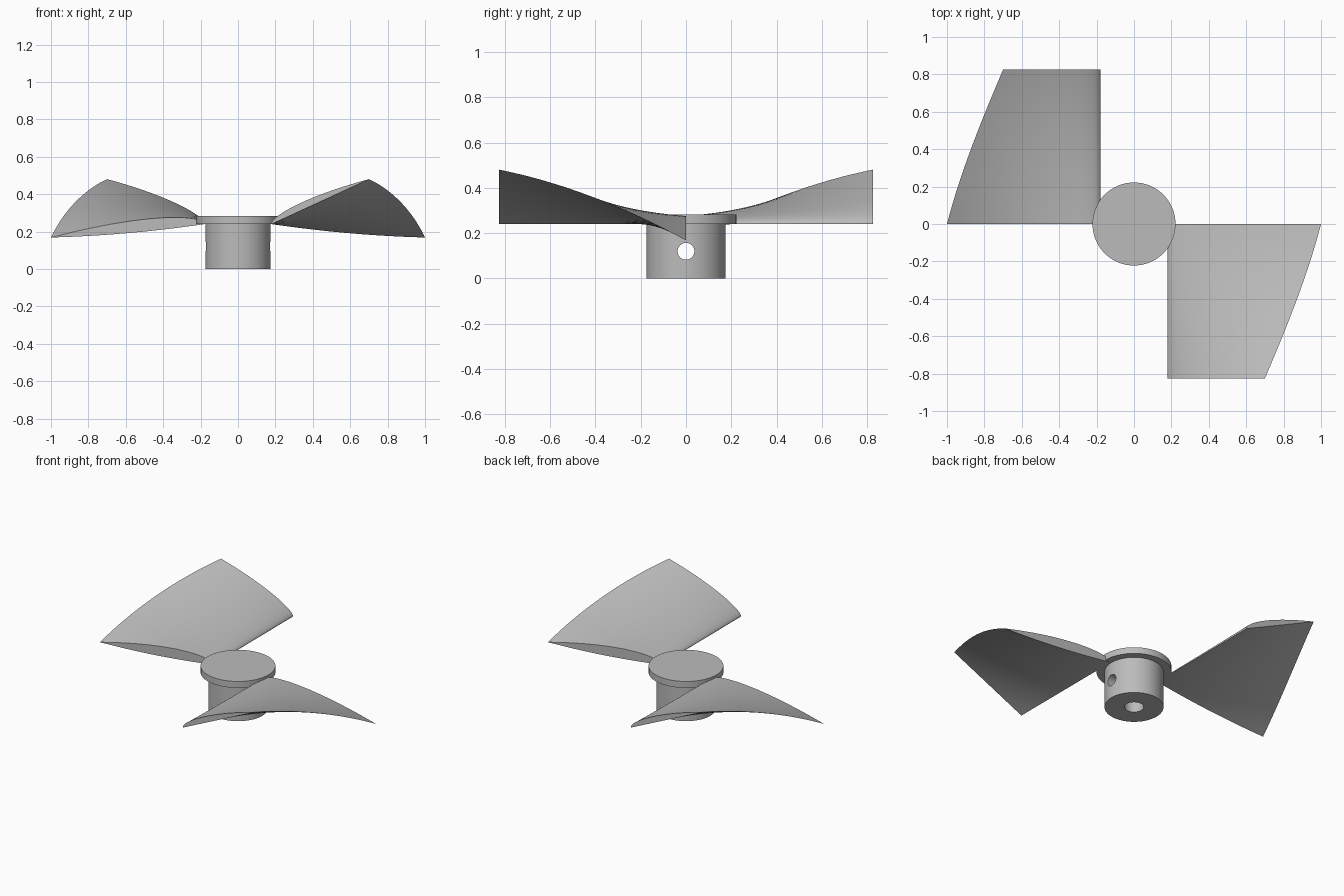
import bpy, bmesh, math

cube = bpy.data.objects.get("Cube")
if cube:
    bpy.data.objects.remove(cube, do_unlink=True)

grey = bpy.data.materials.new("plain grey")
grey.use_nodes = True
colour = (0.5, 0.5, 0.5, 1)
grey.diffuse_color = colour
grey.node_tree.nodes["Principled BSDF"].inputs["Base Color"].default_value = colour


def select_only(ob):
    bpy.ops.object.select_all(action="DESELECT")
    ob.select_set(True)
    bpy.context.view_layer.objects.active = ob


def smooth(ob):
    select_only(ob)
    bpy.ops.object.shade_smooth_by_angle(angle=math.radians(35))


def cylinder(name, radius, depth, centre, rotation=(0, 0, 0)):
    bpy.ops.mesh.primitive_cylinder_add(vertices=64, radius=radius, depth=depth,
                                        location=centre, rotation=rotation)
    ob = bpy.context.object
    ob.name = name
    ob.data.materials.append(grey)
    return ob


def cut(ob, cutter):
    mod = ob.modifiers.new("hole", "BOOLEAN")
    mod.operation = "DIFFERENCE"
    mod.solver = "EXACT"
    mod.object = cutter
    select_only(ob)
    bpy.ops.object.modifier_apply(modifier=mod.name)
    bpy.data.objects.remove(cutter, do_unlink=True)


# Hub with shaft bore and crosswise screw hole
hub = cylinder("hub", 0.175, 0.24, (0, 0, 0.12))
cut(hub, cylinder("bore_cutter", 0.058, 0.4, (0, 0, 0)))
cut(hub, cylinder("screw_cutter", 0.037, 0.6, (0, 0, 0.12), (0, math.pi / 2, 0)))
smooth(hub)

# Flange cap
flange = cylinder("flange", 0.222, 0.042, (0, 0, 0.261))
smooth(flange)

# Twisted blade: a tapering aerofoil swept along y
NOSE_X, NOSE_Z, SPAN = 0.18, 0.24, 0.825
STATIONS, STEPS = 24, 28


def aerofoil():
    """Closed unit section: upper side nose to tail, lower side back."""
    upper, lower = [], []
    for i in range(STEPS + 1):
        t = (i / STEPS) ** 2
        upper.append((t, 0.17 * math.sqrt(t) * (1 - t)))
        lower.append((t, -0.06 * t * (1 - t)))
    return upper + lower[-2:0:-1]


def make_blade(name, turn):
    bm = bmesh.new()
    rings = []
    for s in range(STATIONS + 1):
        f = s / STATIONS
        chord = 0.823 + (0.573 - 0.823) * f
        angle = math.radians(-5 + 29.8 * f)
        c, n = math.cos(angle), math.sin(angle)
        ring = []
        for t, h in aerofoil():
            # the lower side flattens towards the tip
            h = h if h > 0 else h * (1 - f)
            x = max(NOSE_X + chord * (t * c - h * n), NOSE_X - 0.005)
            z = NOSE_Z + chord * (t * n + h * c)
            ring.append(bm.verts.new((turn * x, -turn * SPAN * f, z)))
        rings.append(ring)
    for a, b in zip(rings, rings[1:]):
        for i in range(len(a)):
            j = (i + 1) % len(a)
            bm.faces.new((a[i], a[j], b[j], b[i]))
    bm.faces.new(rings[0])
    bm.faces.new(rings[-1])
    bmesh.ops.recalc_face_normals(bm, faces=bm.faces[:])
    mesh = bpy.data.meshes.new(name)
    bm.to_mesh(mesh)
    bm.free()
    mesh.materials.append(grey)
    ob = bpy.data.objects.new(name, mesh)
    bpy.context.collection.objects.link(ob)
    smooth(ob)


make_blade("left_blade", 1)
make_blade("right_blade", -1)
